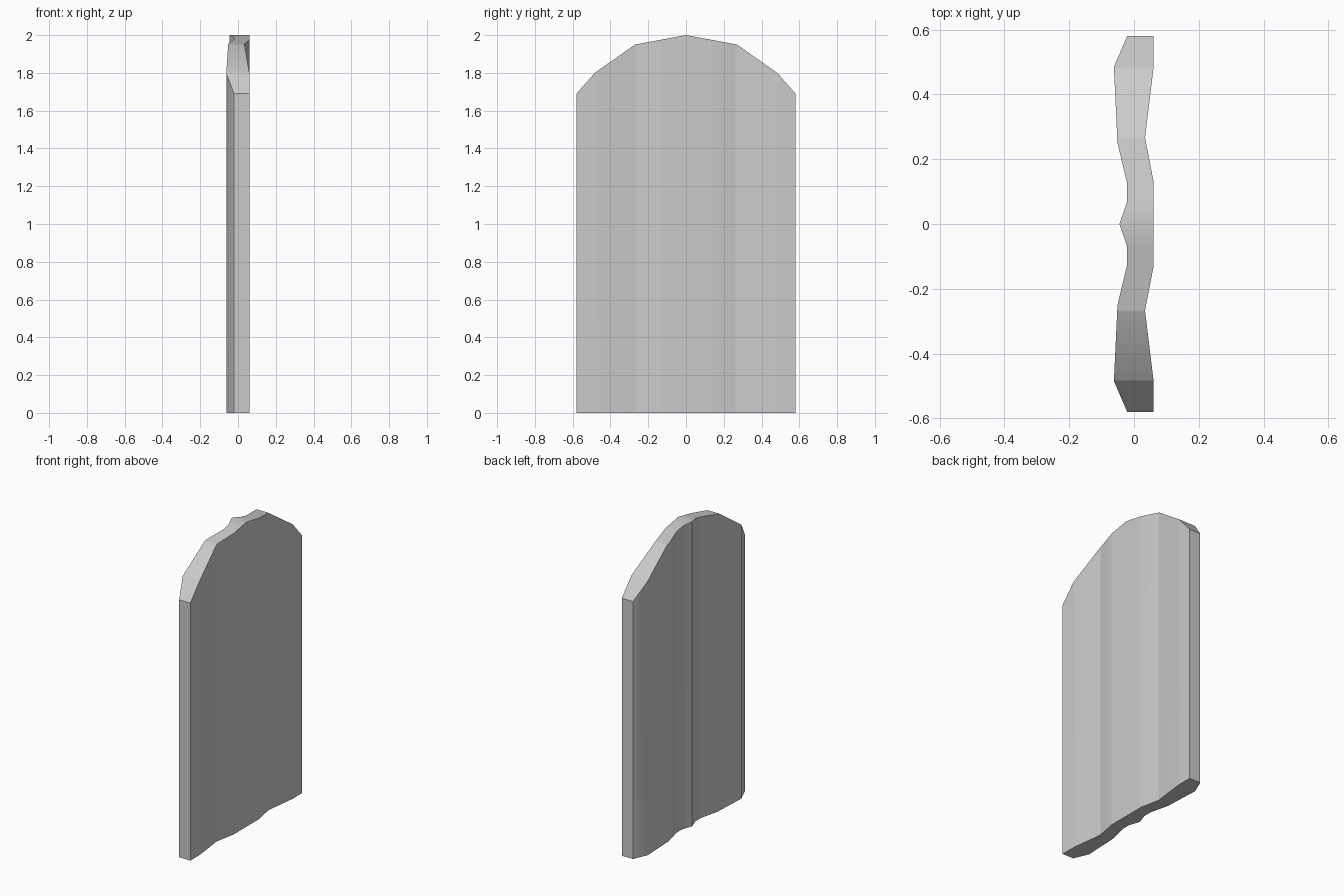
import bpy, bmesh, math

if "Cube" in bpy.data.objects:
    bpy.data.objects.remove(bpy.data.objects["Cube"])

# Half profiles, mirrored over y = 0: (distance from centre, value)
FRONT = [(0, 0.06), (0.133, 0.06), (0.267, 0.034), (0.48, 0.06), (0.58, 0.06)]
BACK = [(0, -0.045), (0.07, -0.021), (0.125, -0.021), (0.25, -0.051),
        (0.485, -0.062), (0.58, -0.021)]
CREST = [(0, 2.0), (0.27, 1.95), (0.483, 1.80), (0.58, 1.69)]


def sample(profile, y):
    y = abs(y)
    for (y0, v0), (y1, v1) in zip(profile, profile[1:]):
        if y <= y1:
            return v0 + (v1 - v0) * (y - y0) / (y1 - y0)
    return profile[-1][1]


# Stations across the slab, merging every profile break
half = sorted({p[0] for prof in (FRONT, BACK, CREST) for p in prof})
stations = [-y for y in reversed(half) if y > 0] + half

# Rippled slab with an arched top: one quad ring per station
bm = bmesh.new()
rings = []
for y in stations:
    xf, xb, z = (sample(p, y) for p in (FRONT, BACK, CREST))
    rings.append([bm.verts.new(c) for c in
                  ((xb, y, 0), (xf, y, 0), (xf, y, z), (xb, y, z))])
for a, b in zip(rings, rings[1:]):
    for i in range(4):
        j = (i + 1) % 4
        bm.faces.new((a[i], a[j], b[j], b[i]))
bm.faces.new(rings[0])
bm.faces.new(rings[-1])
bmesh.ops.recalc_face_normals(bm, faces=bm.faces)

mesh = bpy.data.meshes.new("arched_slab")
bm.to_mesh(mesh)
bm.free()
slab = bpy.data.objects.new("arched_slab", mesh)
bpy.context.collection.objects.link(slab)

# Soft ripples, crisp outer edges
bpy.context.view_layer.objects.active = slab
slab.select_set(True)
bpy.ops.object.shade_smooth_by_angle(angle=math.radians(30))
